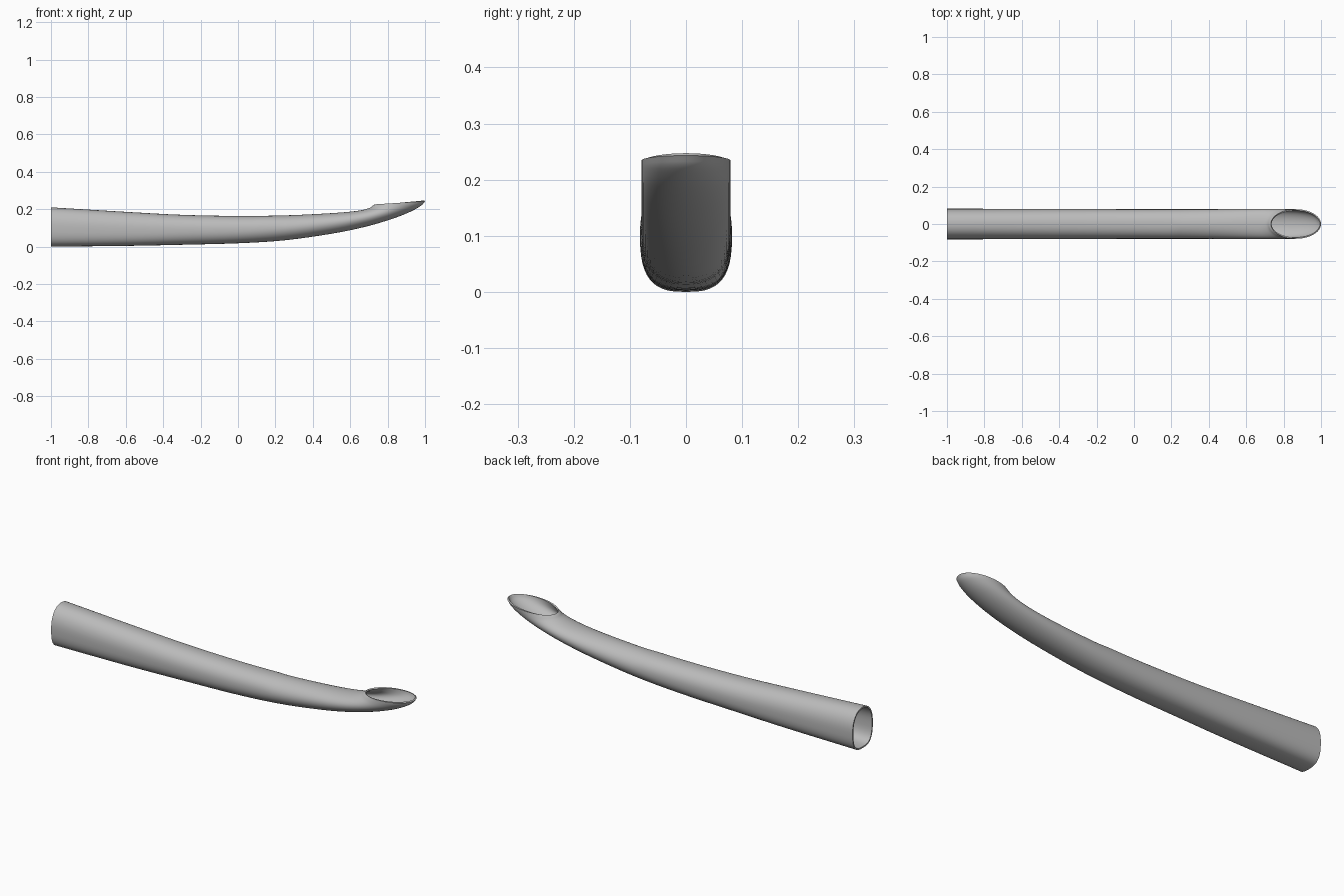
import bpy, bmesh, math
from mathutils import Vector

cube = bpy.data.objects.get("Cube")
if cube:
    bpy.data.objects.remove(cube, do_unlink=True)

SIDES, STEPS, WALL = 48, 4, 0.007

# Stations: top x, top z, bottom x, bottom z, half width, squareness of the underside
STATIONS = [
    (-1.0, .210, -1.0, .0, .082, 2.9),
    (-.6, .186, -.6, .004, .081, 2.7),
    (-.3, .170, -.3, .010, .080, 2.4),
    (0, .164, 0, .018, .079, 2.2),
    (.25, .167, .25, .034, .079, 2),
    (.45, .176, .50, .069, .079, 2),
    (.58, .185, .68, .106, .079, 2),
    (.66, .195, .82, .147, .079, 2),
    (.705, .208, .92, .186, .079, 2),
    (.722, .220, .98, .220, .079, 2),
    (.732, .226, 1.0, .243, .079, 2),
]


def smooth_path(rows):
    """Catmull-Rom interpolation through the stations."""
    pts = [Vector(r) for r in rows]
    pts = [2 * pts[0] - pts[1]] + pts + [2 * pts[-1] - pts[-2]]
    for a, b, c, d in zip(pts, pts[1:], pts[2:], pts[3:]):
        for k in range(STEPS):
            t = k / STEPS
            yield b + 0.5 * t * ((c - a) + t * ((2 * a - 5 * b + 4 * c - d)
                                                + t * (3 * (b - c) + d - a)))
    yield pts[-2]


def power(v, e):
    return math.copysign(abs(v) ** e, v)


def section(s):
    """Rounded cross-section, flatter below, spanning top to bottom point."""
    top, bottom = Vector((s[0], 0, s[1])), Vector((s[2], 0, s[3]))
    mid, up = (top + bottom) / 2, (top - bottom) / 2
    for j in range(SIDES):
        a = math.tau * j / SIDES
        e = 2 / s[5] if math.sin(a) < 0 else 0.9
        if s[5] <= 2:
            e = 1
        yield mid + up * power(math.sin(a), e) + Vector((0, s[4] * power(math.cos(a), e), 0))


# Curved tube with an upturned slanted mouth
bm = bmesh.new()
rings = [[bm.verts.new(p) for p in section(s)] for s in smooth_path(STATIONS)]
for r, q in zip(rings, rings[1:]):
    for j in range(SIDES):
        k = (j + 1) % SIDES
        bm.faces.new((r[j], r[k], q[k], q[j]))
mesh = bpy.data.meshes.new("curved_tube")
bm.to_mesh(mesh)
bm.free()
tube = bpy.data.objects.new("curved_tube", mesh)
bpy.context.collection.objects.link(tube)

# Plain grey
grey = bpy.data.materials.new("plain_grey")
grey.use_nodes = True
colour = (0.5, 0.5, 0.5, 1)
grey.diffuse_color = colour
grey.node_tree.nodes["Principled BSDF"].inputs["Base Color"].default_value = colour
mesh.materials.append(grey)

# Thin wall, open at both ends
wall = tube.modifiers.new("wall", "SOLIDIFY")
wall.thickness = WALL
wall.offset = -1
bpy.context.view_layer.objects.active = tube
tube.select_set(True)
bpy.ops.object.modifier_apply(modifier=wall.name)
bpy.ops.object.shade_smooth_by_angle(angle=math.radians(40))
